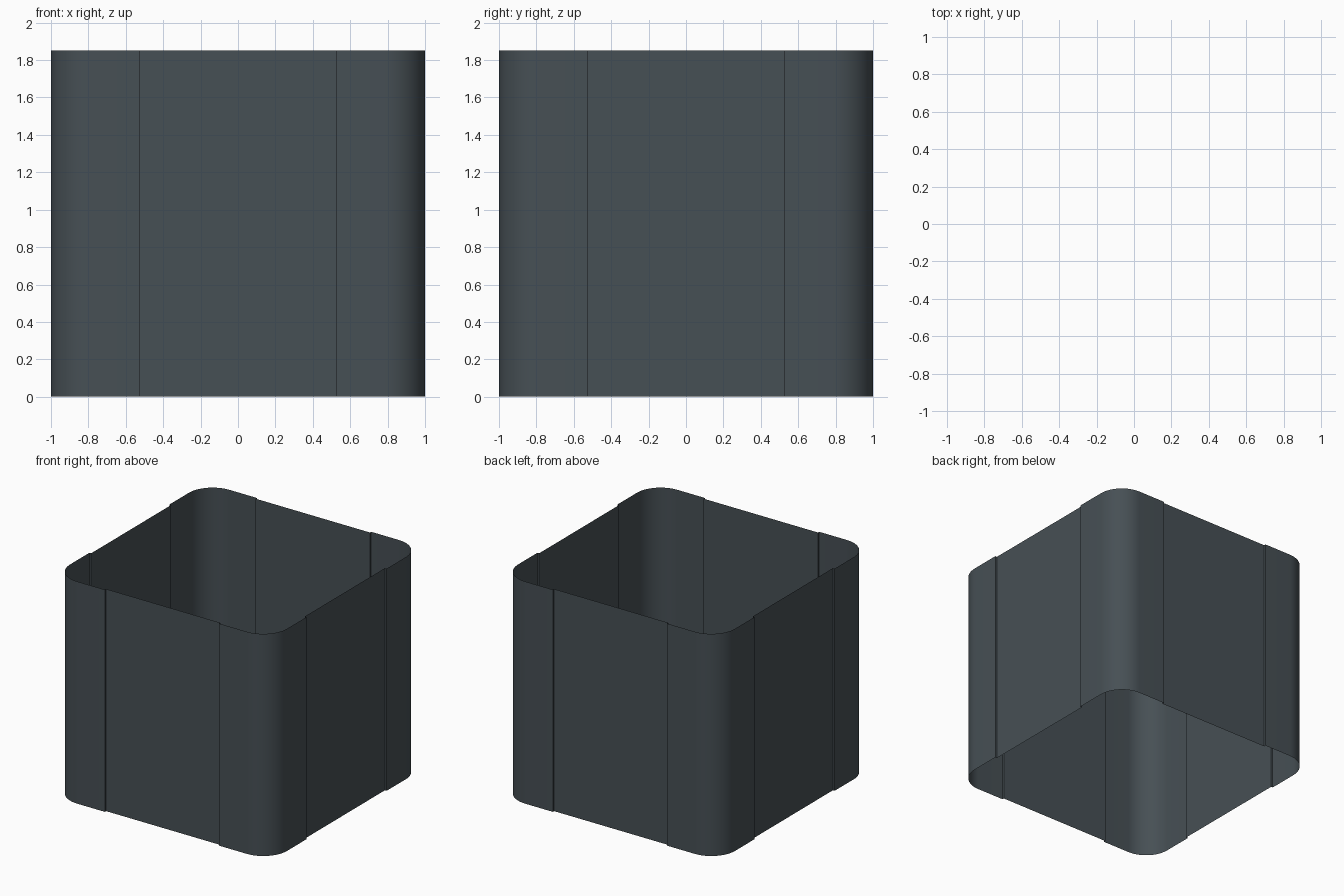
import bpy, bmesh
from math import sin, cos, pi

if "Cube" in bpy.data.objects:
    bpy.data.objects.remove(bpy.data.objects["Cube"])

H = 1.85      # height
R = 0.22      # corner radius
E = 0.527     # half width of the recessed panel
D = 0.016     # recess depth
SEG = 16

mat = bpy.data.materials.new("dark slate grey")
mat.diffuse_color = (0.062, 0.079, 0.090, 1.0)
mat.use_nodes = True
mat.node_tree.nodes["Principled BSDF"].inputs["Base Color"].default_value = mat.diffuse_color


def sheet(name, profile, turn):
    """Vertical single-skin sheet from a plan profile, turned by quarter turns."""
    c, s = round(cos(turn * pi / 2)), round(sin(turn * pi / 2))
    bm = bmesh.new()
    low, top = [], []
    for x, y in profile:
        px, py = c * x - s * y, s * x + c * y
        low.append(bm.verts.new((px, py, 0)))
        top.append(bm.verts.new((px, py, H)))
    for i in range(len(profile) - 1):
        bm.faces.new((low[i], low[i + 1], top[i + 1], top[i]))
    me = bpy.data.meshes.new(name)
    bm.to_mesh(me)
    bm.free()
    me.materials.append(mat)
    ob = bpy.data.objects.new(name, me)
    bpy.context.collection.objects.link(ob)
    bpy.ops.object.select_all(action='DESELECT')
    ob.select_set(True)
    bpy.context.view_layer.objects.active = ob
    bpy.ops.object.shade_smooth_by_angle(angle=pi / 6)


# Rounded corner with a small step at each end, in the front right corner
arc = [(1 - R + R * cos(a), -1 + R + R * sin(a))
       for a in (-pi / 2 + pi / 2 * i / SEG for i in range(SEG + 1))]
corner = [(E, -1 + D), (E, -1)] + arc + [(1, -E), (1 - D, -E)]

# Flat recessed panel on the front side
panel = [(-E, -1 + D), (E, -1 + D)]

for k, side in enumerate(("front", "right", "back", "left")):
    sheet(side + "_corner_wall", corner, k)
    sheet(side + "_recessed_panel", panel, k)
